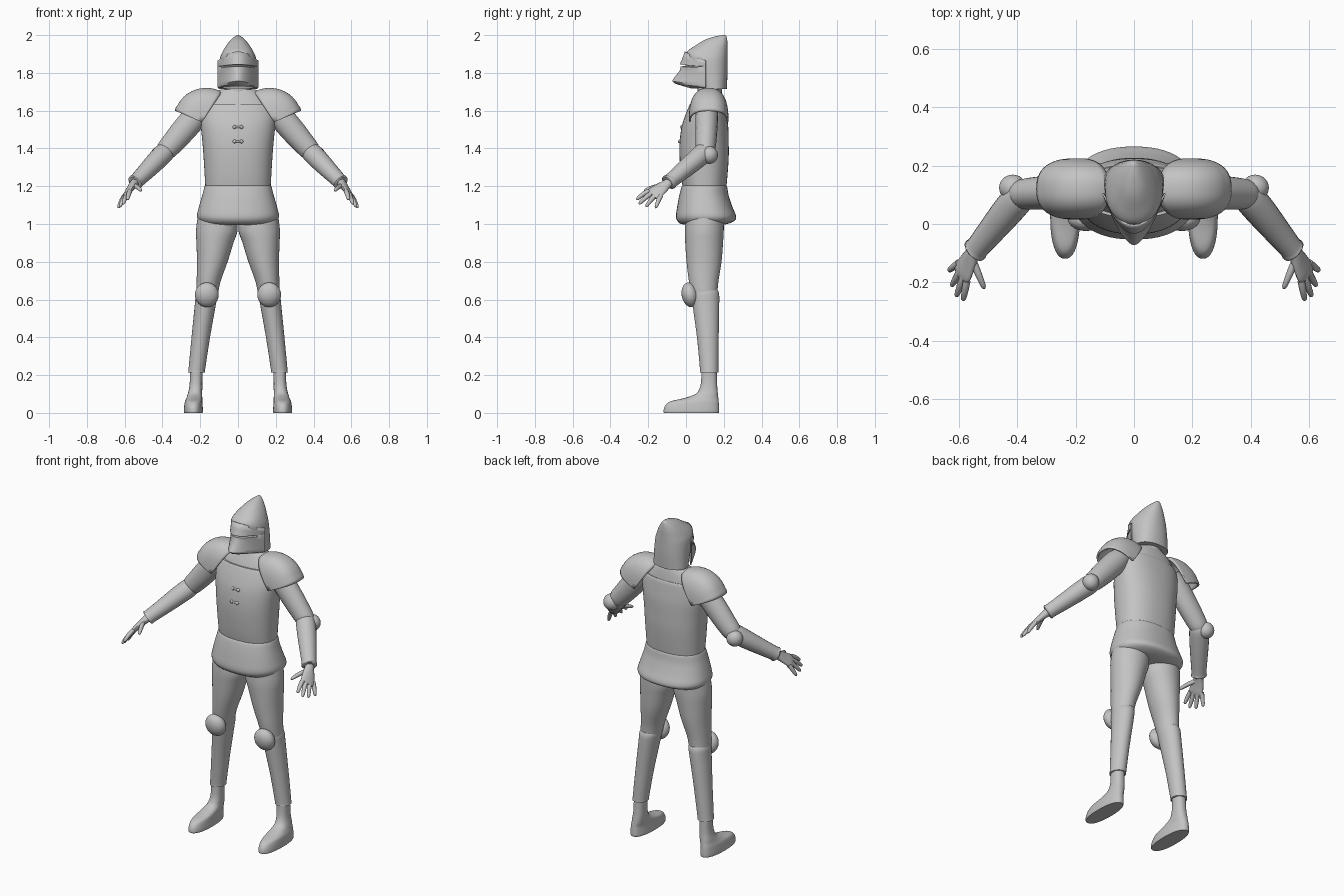
import bpy, bmesh, math
from mathutils import Vector

steel = bpy.data.materials.new("plain grey steel")
steel.diffuse_color = (0.55, 0.55, 0.55, 1)


def smooth_rows(rows, k=4):
    """Catmull-Rom interpolation through rows of numbers."""
    pts = [rows[0]] + list(rows) + [rows[-1]]
    out = []
    for i in range(1, len(pts) - 2):
        a, b, c, d = pts[i - 1:i + 3]
        for j in range(k):
            t = j / k
            out.append([0.5 * (2 * q + (r - p) * t + (2 * p - 5 * q + 4 * r - s) * t * t
                               + (3 * q - p - 3 * r + s) * t ** 3)
                        for p, q, r, s in zip(a, b, c, d)])
    return out + [list(rows[-1])]


def skin(name, rings, closed=True, mirror=False, thick=0):
    """Surface through equal rings of points, capped if closed."""
    bm = bmesh.new()
    vs = [[bm.verts.new(p) for p in r] for r in rings]
    n = len(rings[0])
    for a, b in zip(vs, vs[1:]):
        for i in range(n if closed else n - 1):
            j = (i + 1) % n
            bm.faces.new((a[i], a[j], b[j], b[i]))
    if closed:
        bm.faces.new(vs[0])
        bm.faces.new(vs[-1])
    else:
        bmesh.ops.remove_doubles(bm, verts=bm.verts, dist=1e-5)
    bmesh.ops.recalc_face_normals(bm, faces=bm.faces)
    me = bpy.data.meshes.new(name)
    bm.to_mesh(me)
    bm.free()
    me.materials.append(steel)
    ob = bpy.data.objects.new(name, me)
    bpy.context.collection.objects.link(ob)
    if thick:
        m = ob.modifiers.new("thickness", 'SOLIDIFY')
        m.thickness = thick
        m.offset = 0
    if mirror:
        ob.modifiers.new("mirror", 'MIRROR')
    return ob


def spow(v, p):
    return math.copysign(abs(v) ** p, v)


def loft(name, rows, power=2.0, n=40, mirror=False):
    """Horizontal sections: z, centre x, half width, front y, back y."""
    rings = []
    for z, cx, rx, yf, yb in smooth_rows(rows):
        ring = []
        for i in range(n):
            a = 2 * math.pi * i / n
            ring.append((cx + rx * spow(math.cos(a), 2 / power),
                         (yf + yb) / 2 + (yb - yf) / 2 * spow(math.sin(a), 2 / power), z))
        rings.append(ring)
    return skin(name, rings, mirror=mirror)


def tube(name, rows, side=(0, 1, 0), n=20, k=4):
    """Mirrored limb: x, y, z, half size along side, half size across."""
    rows = smooth_rows(rows, k)
    pts = [Vector(r[:3]) for r in rows]
    rings = []
    for i, r in enumerate(rows):
        d = (pts[min(i + 1, len(pts) - 1)] - pts[max(i - 1, 0)]).normalized()
        u = Vector(side)
        u = (u - d * u.dot(d)).normalized()
        w = d.cross(u)
        rings.append([pts[i] + u * r[3] * math.cos(2 * math.pi * j / n)
                      + w * r[4] * math.sin(2 * math.pi * j / n) for j in range(n)])
    return skin(name, rings, mirror=True)


def ball(name, c, r, tilt=0.0, mirror=False):
    rings = []
    for i in range(17):
        a = math.pi * (0.01 + 0.98 * i / 16)
        ring = []
        for j in range(28):
            b = 2 * math.pi * j / 28
            x, y, z = (r[0] * math.sin(a) * math.cos(b), r[1] * math.sin(a) * math.sin(b),
                       r[2] * math.cos(a))
            ring.append((c[0] + x, c[1] + y * math.cos(tilt) - z * math.sin(tilt),
                         c[2] + y * math.sin(tilt) + z * math.cos(tilt)))
        rings.append(ring)
    return skin(name, rings, mirror=mirror)


# Breastplate, collar plate and flared skirt
loft("breastplate", [(1.18, 0, .172, -.015, .212), (1.25, 0, .176, -.026, .219),
                     (1.35, 0, .182, -.034, .226), (1.43, 0, .188, -.034, .226),
                     (1.51, 0, .196, -.024, .224), (1.57, 0, .198, -.006, .217),
                     (1.62, 0, .187, .014, .210), (1.635, 0, .178, .022, .204)], 2.3, 56)
loft("collar_plate", [(1.60, 0, .185, .018, .208), (1.65, 0, .162, .036, .200),
                      (1.69, 0, .125, .055, .192), (1.712, 0, .09, .065, .185)], 2.2, 48)
loft("neck", [(1.68, 0, .072, .06, .19), (1.77, 0, .07, .06, .19)])
loft("skirt", [(1.205, 0, .172, -.015, .212), (1.195, 0, .178, -.024, .218),
               (1.15, 0, .19, -.036, .226), (1.09, 0, .207, -.047, .246),
               (1.045, 0, .217, -.053, .264), (1.02, 0, .208, -.048, .26),
               (1.002, 0, .185, -.03, .225), (.995, 0, .15, 0, .19)], 2.3, 56)

# Chest buckles
for z, y in ((1.513, -.021), (1.437, -.032)):
    ball("buckle_strap", (0, y, z), (.030, .007, .006))
    for x in (-.018, .018):
        ball("buckle_knob", (x, y, z), (.010, .010, .010))

# Helmet shell with its peak set to the back
loft("helmet_shell", [(1.716, 0, .103, .075, .216), (1.80, 0, .101, .04, .22),
                      (1.87, 0, .097, .005, .22), (1.91, 0, .083, .003, .22),
                      (1.945, 0, .062, .05, .22), (1.975, 0, .038, .10, .218),
                      (1.993, 0, .017, .155, .214), (2.0, 0, .003, .197, .207)], 2.25, 48)

# Beaked visor with an eye slit: front y, front z, side z, curve power
visor = [(.03, 1.720, 1.722, 1.8), (-.055, 1.745, 1.728, 1.6), (-.07, 1.757, 1.736, 1.6),
         (-.062, 1.77, 1.75, 1.6), (-.03, 1.812, 1.80, 1.8), (-.026, 1.832, 1.824, 2),
         (.0, 1.835, 1.828, 2), (.0, 1.844, 1.834, 2), (-.03, 1.846, 1.836, 2),
         (-.015, 1.88, 1.85, 2.1), (-.004, 1.912, 1.866, 2.2)]
rings = []
for f, zf, zs, q in visor:
    ring = []
    for i in range(41):
        s = math.sin(math.pi / 2 * (i - 20) / 20)
        k = 1 - abs(s) ** q
        ring.append((.106 * s, .105 + (f - .105) * k, zs + (zf - zs) * k ** 1.3))
    rings.append(ring)
skin("visor", rings, closed=False, thick=.006)

# Shoulder guards: lune-shaped domes with a rolled outer rim
rings = []
for i in range(17):
    t = i / 16
    a = math.radians(124 - 101 * t)
    r = .188 - .042 * t + (.004 if i >= 15 else 0)
    ring = []
    for j in range(29):
        s = math.pi * j / 28
        rad = r * max(math.sin(s), 0) ** .75
        ring.append((.192 + rad * math.cos(a), .12 - .1 * spow(math.cos(s), .8),
                     1.54 + rad * math.sin(a)))
    rings.append(ring)
skin("shoulder_guard", rings, closed=False, mirror=True, thick=.01)

# Arms
tube("upper_arm", [(.17, .11, 1.625, .055, .055), (.22, .11, 1.575, .06, .066),
                   (.285, .108, 1.50, .058, .066), (.345, .105, 1.43, .055, .06),
                   (.385, .10, 1.385, .05, .053), (.40, .085, 1.367, .035, .035)])
tube("forearm", [(.365, .122, 1.40, .03, .03), (.385, .10, 1.382, .052, .052),
                 (.43, .048, 1.337, .052, .054), (.49, -.025, 1.275, .045, .047),
                 (.537, -.082, 1.228, .040, .041), (.543, -.089, 1.222, .043, .044),
                 (.547, -.094, 1.218, .036, .036)], side=(0, 0, 1))
ball("elbow_cap", (.415, .124, 1.365), (.047, .045, .047), mirror=True)

# Hands
across = Vector((.39, .86, -.35)).normalized()
tube("palm", [(.535, -.075, 1.23, .025, .025), (.552, -.10, 1.212, .027, .022),
              (.568, -.13, 1.19, .037, .018), (.586, -.165, 1.163, .044, .015),
              (.594, -.18, 1.151, .036, .009)], side=across)
tips = [(.585, -.262, 1.128), (.609, -.249, 1.105), (.625, -.213, 1.090), (.634, -.160, 1.084)]
knuckle = Vector((.586, -.165, 1.163))
digits = [(knuckle + across * (.024 * i - .035), Vector(t)) for i, t in enumerate(tips)]
digits.append((Vector((.552, -.125, 1.203)), Vector((.512, -.222, 1.176))))
for base, tip in digits:
    rows = []
    for t, r in ((0, .013), (.4, .0125), (.75, .0105), (.93, .008), (1, .002)):
        p = base.lerp(tip, t)
        rows.append((p.x, p.y, p.z + .02 * t * (1 - t), r, r))
    tube("finger", rows, side=across, n=10, k=2)

# Legs
loft("thigh", [(1.06, .11, .10, .0, .20), (.97, .112, .110, -.006, .20),
               (.90, .122, .098, -.004, .196), (.80, .136, .081, .003, .188),
               (.70, .155, .064, .015, .172), (.63, .164, .057, .03, .165),
               (.60, .166, .05, .04, .155)], mirror=True)
loft("shin", [(.66, .163, .048, .04, .16), (.635, .165, .058, .03, .174),
              (.58, .172, .056, .034, .176), (.40, .197, .049, .058, .173),
              (.23, .218, .044, .074, .171), (.218, .219, .044, .074, .171),
              (.214, .219, .036, .082, .164)], mirror=True)
ball("knee_cap", (.165, .021, .625), (.063, .044, .066), tilt=.2, mirror=True)

# Boots
loft("boot", [(.24, .220, .034, .082, .162), (.17, .222, .033, .08, .164),
              (.13, .224, .035, .072, .166), (.10, .228, .038, .05, .169),
              (.078, .231, .042, -.01, .171), (.06, .235, .046, -.085, .173),
              (.035, .236, .049, -.112, .175), (.01, .236, .051, -.119, .176),
              (0, .236, .049, -.117, .174)], 2.3, mirror=True)

# Smooth shading
for ob in bpy.context.collection.objects:
    ob.select_set(True)
    bpy.context.view_layer.objects.active = ob
bpy.ops.object.shade_smooth_by_angle(angle=math.radians(40))
